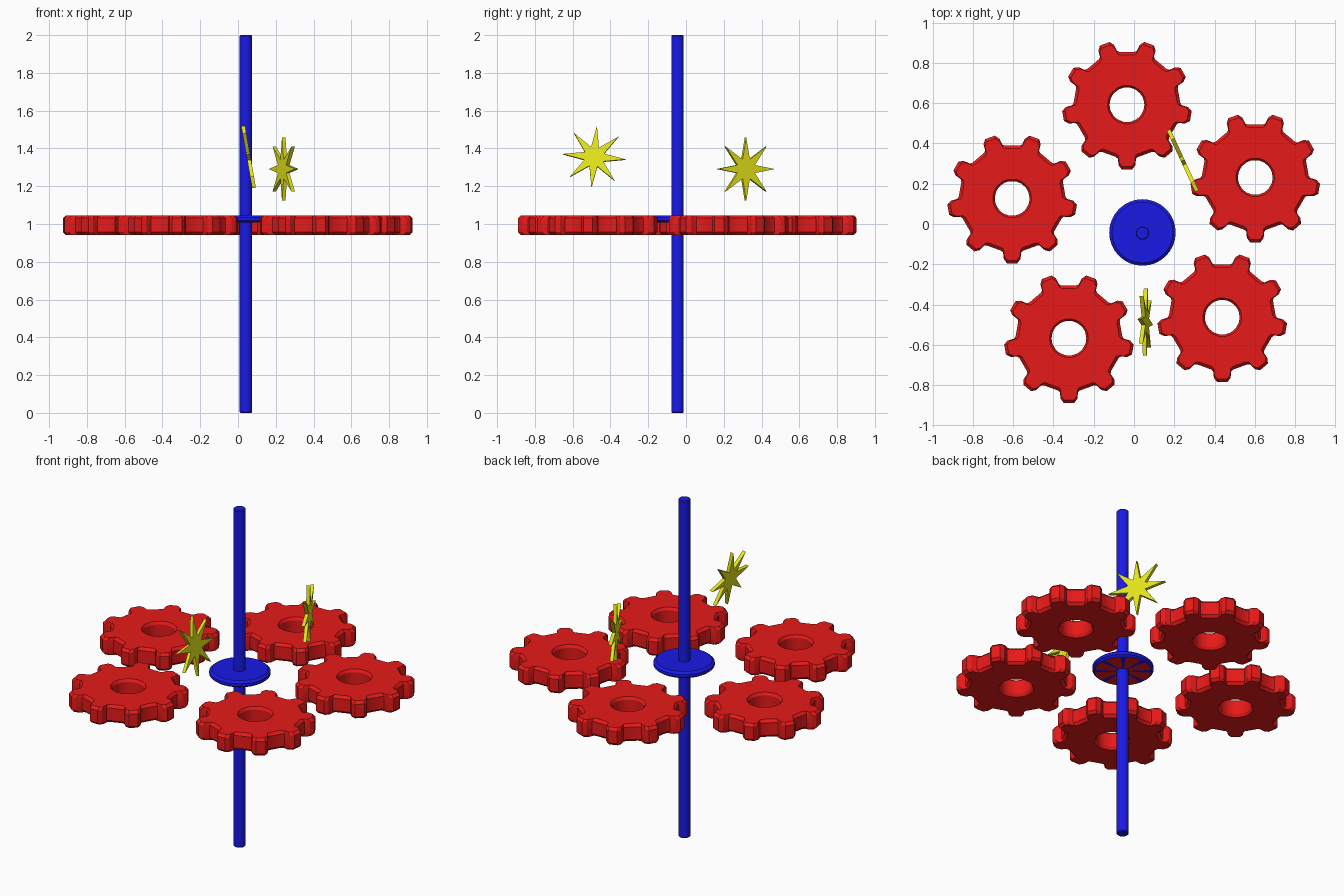
import bpy, bmesh, math
from mathutils import Vector

if "Cube" in bpy.data.objects:
    bpy.data.objects.remove(bpy.data.objects["Cube"])


def material(name, rgb):
    m = bpy.data.materials.new(name)
    m.diffuse_color = (*rgb, 1)
    m.use_nodes = True
    m.node_tree.nodes["Principled BSDF"].inputs["Base Color"].default_value = m.diffuse_color
    return m


RED = material("red", (0.8, 0.01, 0.01))
BLUE = material("blue", (0.01, 0.01, 0.8))
YELLOW = material("yellow", (0.8, 0.8, 0.01))


def finish(name, bm, mats, smooth=False):
    bmesh.ops.recalc_face_normals(bm, faces=bm.faces)
    mesh = bpy.data.meshes.new(name)
    bm.to_mesh(mesh)
    bm.free()
    for m in mats:
        mesh.materials.append(m)
    ob = bpy.data.objects.new(name, mesh)
    bpy.context.collection.objects.link(ob)
    if smooth:
        bpy.ops.object.select_all(action='DESELECT')
        ob.select_set(True)
        bpy.context.view_layer.objects.active = ob
        bpy.ops.object.shade_smooth_by_angle(angle=math.radians(30))
    return ob


def bridge(bm, a, b):
    n = len(a)
    return [bm.faces.new((a[i], a[(i + 1) % n], b[(i + 1) % n], b[i])) for i in range(n)]


# Gears: toothed outline with a round bore, chamfered on both faces
TOOTH = [(-12, .265), (-9.5, .272), (-7.8, .304), (-4.5, .323),
         (4.5, .323), (7.8, .304), (9.5, .272), (12, .265)]
OUTLINE = [(math.radians(-90 + 40 * k + a), r) for k in range(9) for a, r in TOOTH]
LO, HI, C, HOLE = .942, 1.046, .015, .086


def gear(name, x, y):
    bm = bmesh.new()
    # (is outer, radius offset, z) around the cross-section
    section = [(0, .010, LO), (0, 0, LO + C), (0, 0, HI - C), (0, .010, HI),
               (1, -C, HI), (1, 0, HI - C), (1, 0, LO + C), (1, -C, LO)]
    rings = []
    for outer, off, z in section:
        ring = []
        for a, r in OUTLINE:
            rad = (r if outer else HOLE) + off
            ring.append(bm.verts.new((x + rad * math.cos(a), y + rad * math.sin(a), z)))
        rings.append(ring)
    for i in range(8):
        bridge(bm, rings[i], rings[(i + 1) % 8])
    return finish(name, bm, [RED], True)


for i, (x, y) in enumerate([(-.035, .592), (-.605, .127), (.602, .231),
                            (-.323, -.567), (.438, -.463)]):
    gear(f"gear_{i + 1}", x, y)


# Central pole and hub disc: turned profiles
def lathe(name, x, y, profile, mats, seg=32):
    bm = bmesh.new()
    rings = [[bm.verts.new((x + r * math.cos(2 * math.pi * i / seg),
                            y + r * math.sin(2 * math.pi * i / seg), z))
              for i in range(seg)] for r, z in profile]
    bands = [bridge(bm, a, b) for a, b in zip(rings, rings[1:])]
    bm.faces.new(rings[0])
    bm.faces.new(rings[-1])
    if len(mats) > 1:  # red underside with blue rays
        for i, f in enumerate(bands[0]):
            f.material_index = 0 if i % 4 == 0 else 1
    return finish(name, bm, mats, True)


lathe("pole", .042, -.045, [(.029, 0), (.033, .005), (.033, 1.995), (.029, 2)], [BLUE])
lathe("hub_disc", .042, -.042, [(.03, 1.008), (.153, 1.008), (.165, 1.018),
                                (.165, 1.034), (.151, 1.046)], [BLUE, RED])


# Eight-pointed flat stars, spanned by the directions u and v
def star(name, centre, u, v, turn):
    u, v, c = Vector(u).normalized(), Vector(v).normalized(), Vector(centre)
    n = u.cross(v) * .01
    bm = bmesh.new()
    sides = []
    for s in (-1, 1):
        ring = []
        for i in range(16):
            a = math.radians(turn + 22.5 * i)
            r = .167 if i % 2 == 0 else .055
            ring.append(bm.verts.new(c + r * (math.cos(a) * u + math.sin(a) * v) + s * n))
        sides.append(ring)
        bm.faces.new(ring)
    bridge(bm, *sides)
    return finish(name, bm, [YELLOW])


t = math.radians(10)
star("star_front", (.056, -.486, 1.355), (0, 1, 0), (-math.sin(t), 0, math.cos(t)), -5)
star("star_back", (.242, .315, 1.291), (.42, -.906, 0), (0, 0, 1), 0)
